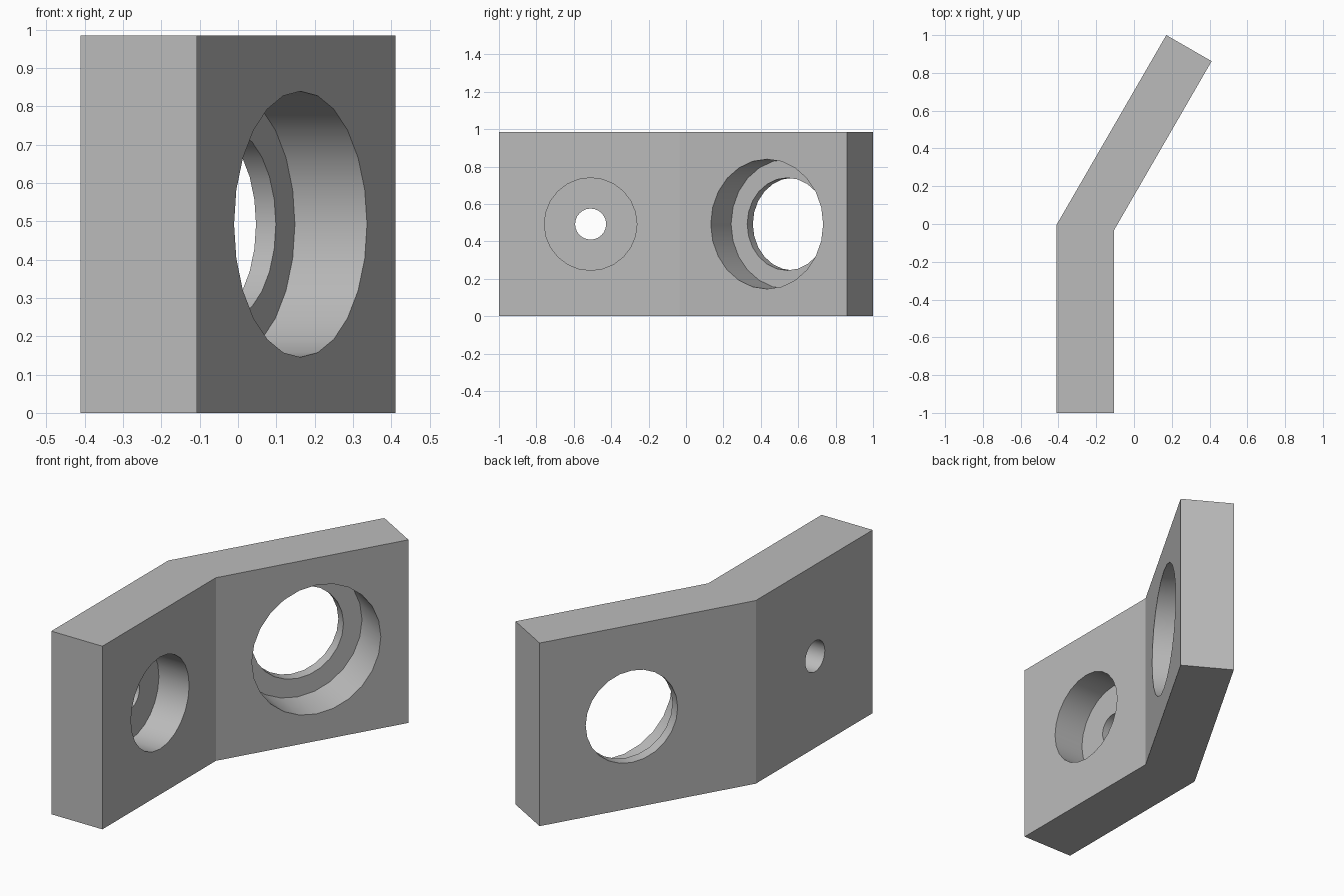
import bpy
import bmesh
from math import radians
from mathutils import Vector

cube = bpy.data.objects.get("Cube")
if cube:
    bpy.data.objects.remove(cube, do_unlink=True)

HEIGHT = 0.985
MID = HEIGHT / 2

grey = bpy.data.materials.new("light_grey")
grey.use_nodes = True
colour = (0.5, 0.5, 0.5, 1)
grey.diffuse_color = colour
grey.node_tree.nodes["Principled BSDF"].inputs["Base Color"].default_value = colour


def make_object(name, bm):
    mesh = bpy.data.meshes.new(name)
    bmesh.ops.recalc_face_normals(bm, faces=bm.faces)
    bm.to_mesh(mesh)
    bm.free()
    mesh.materials.append(grey)
    obj = bpy.data.objects.new(name, mesh)
    bpy.context.collection.objects.link(obj)
    return obj


# Bent plate: plan outline extruded upwards
outline = [(-0.411, -1), (-0.107, -1), (-0.107, -0.035),
           (0.411, 0.862), (0.171, 1), (-0.411, -0.006)]
bm = bmesh.new()
base = bm.faces.new([bm.verts.new((x, y, 0)) for x, y in outline])
top = bmesh.ops.extrude_face_region(bm, geom=[base])
bmesh.ops.translate(bm, vec=(0, 0, HEIGHT),
                    verts=[v for v in top["geom"] if isinstance(v, bmesh.types.BMVert)])
plate = make_object("bent_plate", bm)


def drill(centre, inward, radius, start, end):
    """Cut a round hole along the inward direction."""
    inward = Vector(inward).normalized()
    bm = bmesh.new()
    bmesh.ops.create_cone(bm, cap_ends=True, segments=24,
                          radius1=radius, radius2=radius, depth=end - start)
    cutter = make_object("hole_cutter", bm)
    cutter.hide_render = True
    cutter.location = Vector(centre) + inward * (start + end) / 2
    cutter.rotation_euler = inward.to_track_quat("Z", "Y").to_euler()
    bpy.context.view_layer.update()
    mod = plate.modifiers.new("hole", "BOOLEAN")
    mod.operation = "DIFFERENCE"
    mod.solver = "EXACT"
    mod.object = cutter
    bpy.ops.object.modifier_apply(modifier=mod.name)
    bpy.data.objects.remove(cutter, do_unlink=True)


bpy.ops.object.select_all(action="DESELECT")
bpy.context.view_layer.objects.active = plate
plate.select_set(True)

# Stepped holes: wide counterbore, then narrower through hole
straight_side = ((-0.107, -0.51, MID), (-1, 0, 0), 0.2475, 0.18, 0.083)
angled_side = ((0.163, 0.433, MID), (-0.866, 0.5, 0), 0.347, 0.217, 0.2475)
for centre, inward, wide, depth, narrow in (straight_side, angled_side):
    drill(centre, inward, wide, -0.1, depth)
    drill(centre, inward, narrow, depth - 0.05, 0.5)

bpy.ops.object.shade_smooth_by_angle(angle=radians(25))
